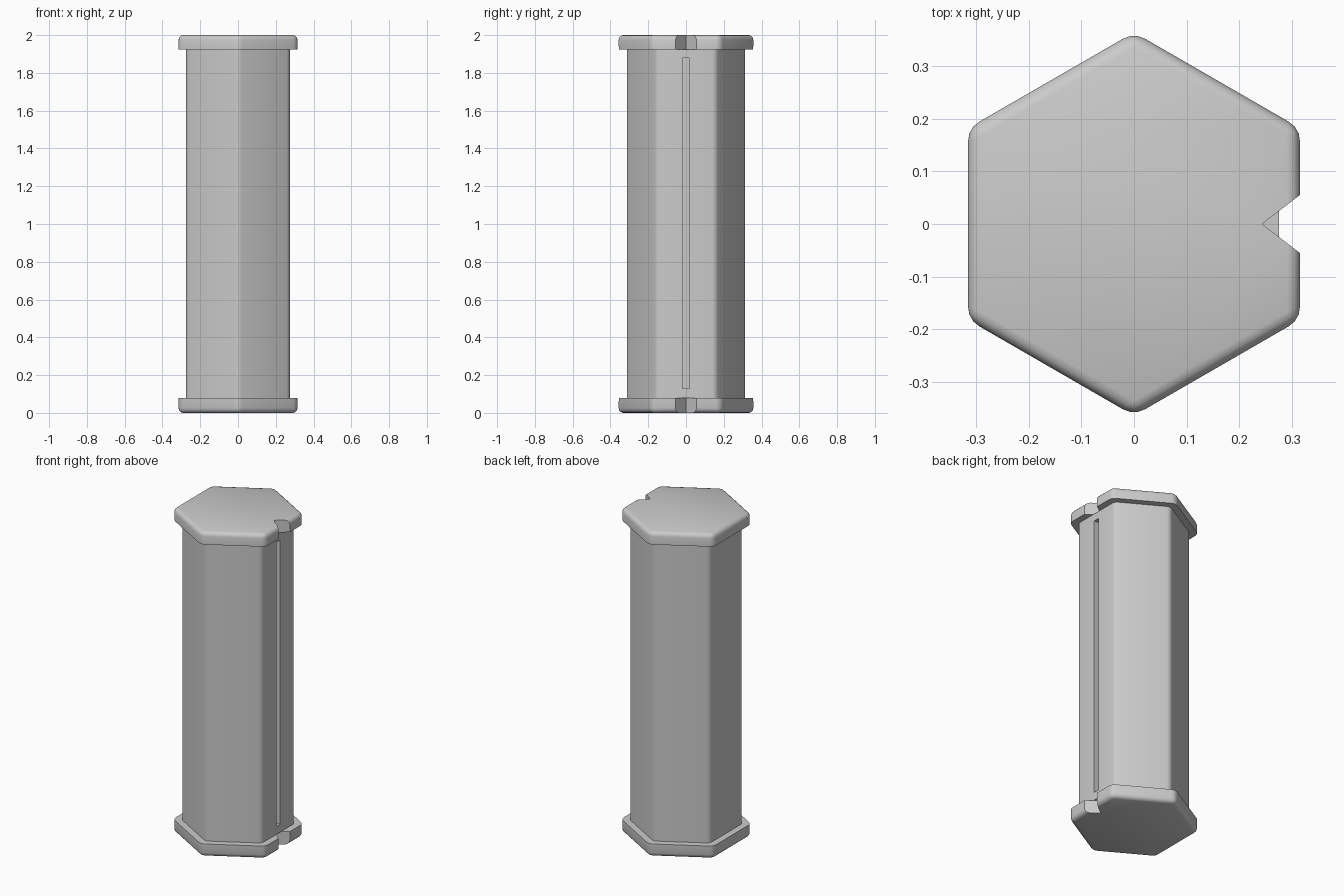
import bpy, bmesh, math
from mathutils import Vector

if "Cube" in bpy.data.objects:
    bpy.data.objects.remove(bpy.data.objects["Cube"], do_unlink=True)

# Single plain grey finish
GREY = (0.6, 0.6, 0.6, 1)
mat = bpy.data.materials.new("plain grey")
mat.use_nodes = True
mat.diffuse_color = GREY
next(n for n in mat.node_tree.nodes
     if n.type == "BSDF_PRINCIPLED").inputs["Base Color"].default_value = GREY


def prism(name, outline, z0, z1, bevel=0, rim=None):
    """Extrude an outline; round its upright edges and the rim at height rim."""
    bm = bmesh.new()
    base = bm.faces.new([bm.verts.new((x, y, z0)) for x, y in outline])
    new = bmesh.ops.extrude_face_region(bm, geom=[base])["geom"]
    bmesh.ops.translate(bm, vec=(0, 0, z1 - z0),
                        verts=[v for v in new if isinstance(v, bmesh.types.BMVert)])
    if base.is_valid and len(bm.faces) < len(outline) + 2:
        bm.faces.new([v for v in bm.verts if v.co.z == z0])
    bmesh.ops.recalc_face_normals(bm, faces=bm.faces)
    if bevel:
        picked = []
        for e in bm.edges:
            a, b = (v.co.z for v in e.verts)
            upright = abs(a - b) > 1e-4
            on_rim = rim is not None and abs(a - rim) + abs(b - rim) < 1e-4
            if upright or on_rim:
                picked.append(e)
        bmesh.ops.bevel(bm, geom=picked, offset=bevel, offset_type="OFFSET",
                        segments=3, profile=0.5, affect="EDGES")
    mesh = bpy.data.meshes.new(name)
    bm.to_mesh(mesh)
    bm.free()
    mesh.materials.append(mat)
    obj = bpy.data.objects.new(name, mesh)
    bpy.context.collection.objects.link(obj)
    return obj


def hexagon(apothem):
    r = apothem / math.cos(math.pi / 6)
    return [(r * math.cos(a), r * math.sin(a))
            for a in (math.radians(90 + 60 * i) for i in range(6))]


def activate(obj):
    bpy.ops.object.select_all(action="DESELECT")
    obj.select_set(True)
    bpy.context.view_layer.objects.active = obj


def cut(obj, outline, z0, z1):
    cutter = prism("cutter", outline, z0, z1)
    cutter.hide_render = True
    mod = obj.modifiers.new("cut", "BOOLEAN")
    mod.operation, mod.solver, mod.object = "DIFFERENCE", "EXACT", cutter
    activate(obj)
    bpy.ops.object.modifier_apply(modifier=mod.name)
    bpy.data.objects.remove(cutter, do_unlink=True)


# Hexagonal column with a long narrow slot on its left side
column = prism("column", hexagon(0.275), 0.08, 1.925, bevel=0.02)
cut(column, [(0.235, -0.018), (0.4, -0.018), (0.4, 0.018), (0.235, 0.018)], 0.13, 1.88)

# Wider end caps, rounded on the outer rim, each with a V notch
notch = [(0.243, 0), (0.4, -0.12), (0.4, 0.12)]
bottom_cap = prism("bottom_cap", hexagon(0.315), 0, 0.08, bevel=0.025, rim=0)
top_cap = prism("top_cap", hexagon(0.315), 1.925, 2, bevel=0.025, rim=2)
for cap in (bottom_cap, top_cap):
    cut(cap, notch, -0.1, 2.1)

for part in (column, bottom_cap, top_cap):
    activate(part)
    bpy.ops.object.shade_smooth_by_angle(angle=math.radians(35))
